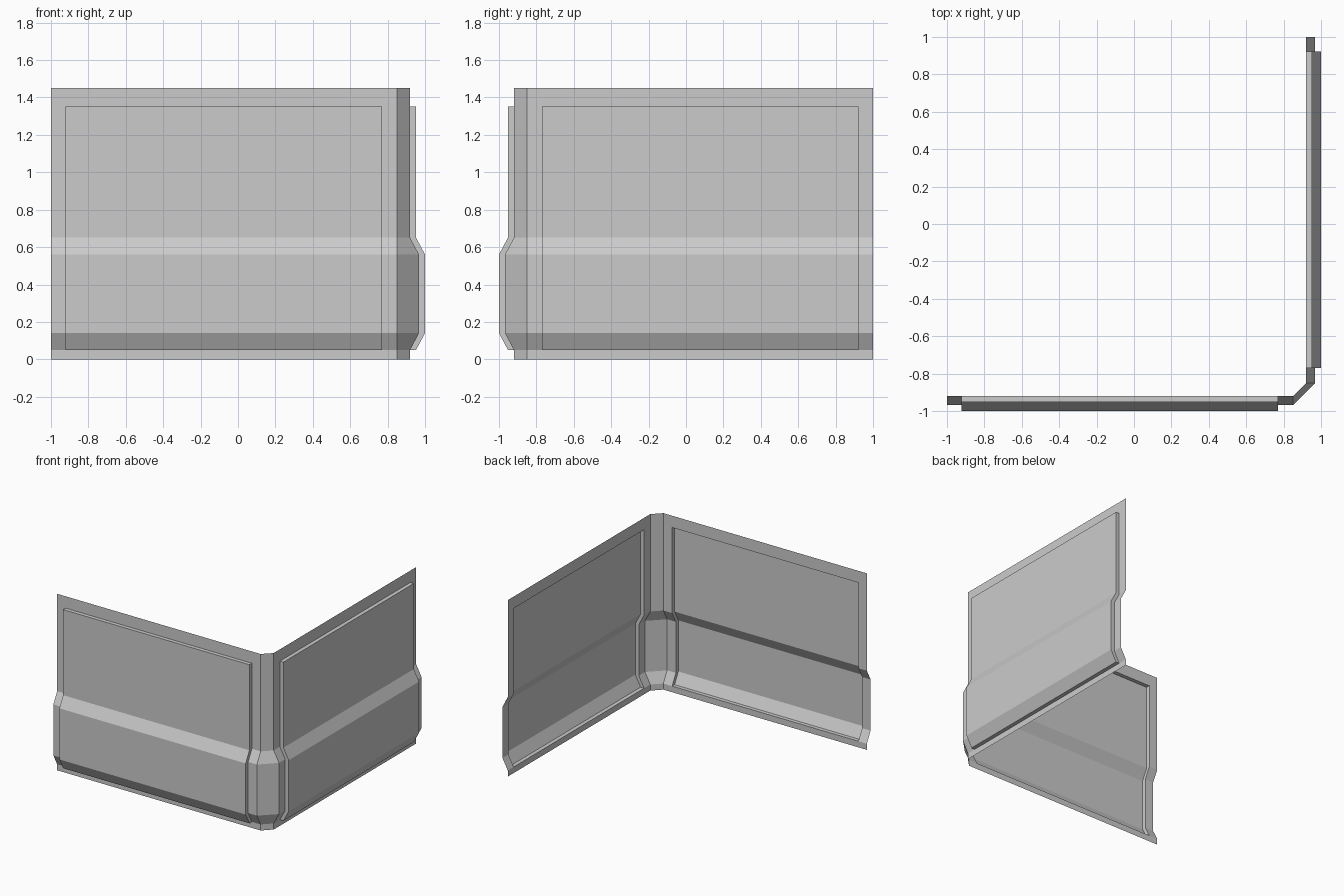
import bpy, bmesh
from mathutils import Matrix

if "Cube" in bpy.data.objects:
    bpy.data.objects.remove(bpy.data.objects["Cube"])

# Wall section: height -> outward distance, bulging near the floor
PROFILE = [(0, .92), (.05, .92), (.14, .968), (.56, .968), (.65, .92), (1.353, .92), (1.45, .92)]
COLS = [-1, -.923, .77, .85]      # wall end, panel start, panel end, corner
RAISE = .032                      # panel relief
MIRROR = Matrix(((0, -1, 0, 0), (-1, 0, 0, 0), (0, 0, 1, 0), (0, 0, 0, 1)))
TOP = len(PROFILE) - 2


def pt(c, r, raised=False):
    z, d = PROFILE[r]
    return (COLS[c], -d - (RAISE if raised else 0), z)


def make(name, quads, mirrored=False):
    bm = bmesh.new()
    for q in quads:
        bm.faces.new([bm.verts.new(p) for p in q])
    bmesh.ops.remove_doubles(bm, verts=bm.verts[:], dist=1e-5)
    if mirrored:
        bm.transform(MIRROR)
        bmesh.ops.reverse_faces(bm, faces=bm.faces[:])
    me = bpy.data.meshes.new(name)
    bm.to_mesh(me)
    bm.free()
    ob = bpy.data.objects.new(name, me)
    bpy.context.collection.objects.link(ob)
    return ob


# Sheet border and pressed-out panel
quads = []
for c in range(3):
    for r in range(TOP + 1):
        up = c == 1 and 1 <= r < TOP
        quads.append([pt(c, r, up), pt(c + 1, r, up), pt(c + 1, r + 1, up), pt(c, r + 1, up)])

# Step around the panel
loop = [(1, 1)] + [(2, r) for r in range(1, TOP + 1)] + [(1, r) for r in range(TOP, 1, -1)]
for a, b in zip(loop, loop[1:] + loop[:1]):
    quads.append([pt(*a), pt(*b), pt(*b, True), pt(*a, True)])

make("front_wall", quads)
make("side_wall", quads, mirrored=True)

# Chamfered corner joining the two walls
left = [pt(3, r) for r in range(TOP + 2)]
right = [(-y, -x, z) for x, y, z in left]
make("corner_strip", [[left[r], right[r], right[r + 1], left[r + 1]] for r in range(TOP + 1)])
